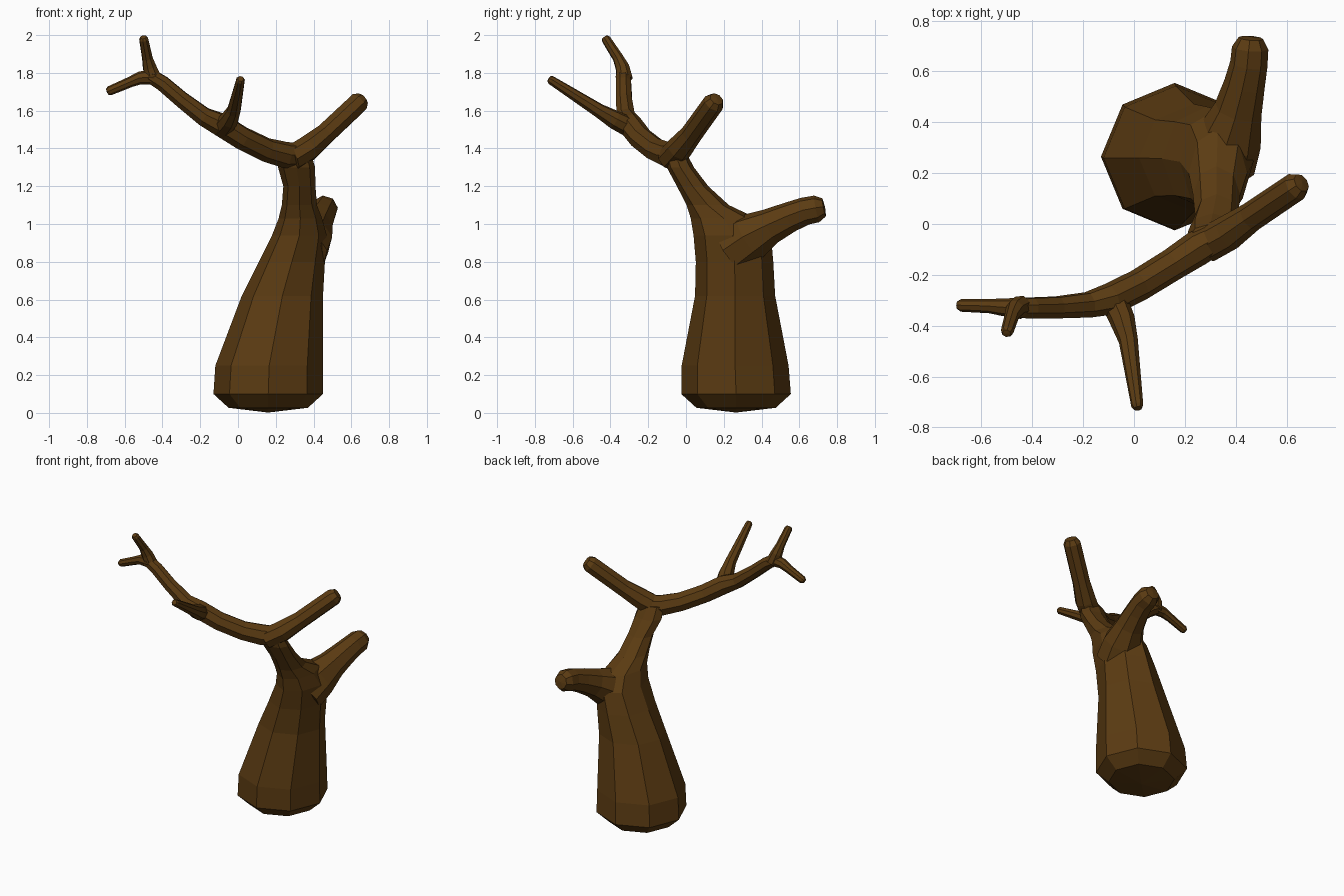
import bpy, bmesh, math
from mathutils import Vector

bark = bpy.data.materials.new("brown bark")
bark.diffuse_color = (0.105, 0.044, 0.006, 1)
SIDES = 8


def loft(name, rings):
    """Closed eight-sided tube through (centre, side axis, up axis) rings."""
    bm = bmesh.new()
    loops = []
    for c, u, v in rings:
        loops.append([bm.verts.new(c + u * math.cos(k * math.tau / SIDES)
                                   + v * math.sin(k * math.tau / SIDES)) for k in range(SIDES)])
    for a, b in zip(loops, loops[1:]):
        for k in range(SIDES):
            j = (k + 1) % SIDES
            bm.faces.new((a[k], a[j], b[j], b[k]))
    for loop, ring, nxt in ((loops[0], rings[0], rings[1]), (loops[-1], rings[-1], rings[-2])):
        out = (ring[0] - nxt[0]).normalized() * ring[1].length * 0.12
        tip = bm.verts.new(ring[0] + out)
        for k in range(SIDES):
            bm.faces.new((loop[k], loop[(k + 1) % SIDES], tip))
    bmesh.ops.recalc_face_normals(bm, faces=bm.faces)
    me = bpy.data.meshes.new(name)
    bm.to_mesh(me)
    bm.free()
    me.materials.append(bark)
    ob = bpy.data.objects.new(name, me)
    bpy.context.collection.objects.link(ob)
    return ob


def branch(name, pts):
    """Tube along (x, y, z, radius) points with a chamfered tip."""
    c = [Vector(p[:3]) for p in pts]
    r = [p[3] for p in pts]
    d = (c[-1] - c[-2]).normalized()
    c.append(c[-1] + d * r[-1] * 0.55)
    r.append(r[-1] * 0.68)
    rings = []
    u = None
    for i in range(len(c)):
        t = (c[min(i + 1, len(c) - 1)] - c[max(i - 1, 0)]).normalized()
        if u is None:
            u = t.cross(Vector((0, 0, 1)))
        u = (u - t * u.dot(t)).normalized()
        rings.append((c[i], u * r[i], t.cross(u) * r[i]))
    return loft(name, rings)


# trunk: level rings (x, y, z, half width, half depth)
trunk = loft("trunk", [(Vector((x, y, z)), Vector((a, 0, 0)), Vector((0, b, 0))) for x, y, z, a, b in (
    (0.16, 0.265, 0.027, 0.21, 0.21),
    (0.16, 0.265, 0.10, 0.29, 0.29),
    (0.165, 0.26, 0.25, 0.285, 0.283),
    (0.235, 0.26, 0.62, 0.215, 0.212),
    (0.285, 0.257, 0.80, 0.175, 0.205),
    (0.325, 0.245, 0.94, 0.145, 0.205),
    (0.33, 0.20, 1.03, 0.115, 0.175),
    (0.325, 0.115, 1.10, 0.093, 0.112),
    (0.325, 0.035, 1.20, 0.085, 0.083),
    (0.31, -0.03, 1.30, 0.098, 0.072),
    (0.30, -0.06, 1.38, 0.085, 0.06))])

# limbs and twigs
limbs = [
    branch("back_limb", [(0.34, 0.24, 0.86, 0.14), (0.375, 0.34, 0.93, 0.13), (0.41, 0.45, 0.99, 0.095),
                         (0.435, 0.55, 1.037, 0.081), (0.452, 0.63, 1.068, 0.074), (0.457, 0.692, 1.08, 0.072)]),
    branch("right_limb", [(0.28, -0.085, 1.345, 0.07), (0.37, -0.035, 1.40, 0.07),
                          (0.46, 0.028, 1.475, 0.058), (0.638, 0.148, 1.642, 0.057)]),
    branch("left_limb", [(0.34, -0.045, 1.365, 0.06), (0.25, -0.095, 1.365, 0.07), (0.15, -0.16, 1.392, 0.064),
                         (0.02, -0.24, 1.455, 0.063), (-0.09, -0.295, 1.525, 0.064),
                         (-0.18, -0.318, 1.568, 0.052), (-0.30, -0.328, 1.66, 0.045),
                         (-0.40, -0.33, 1.745, 0.043), (-0.465, -0.332, 1.785, 0.04)]),
    branch("front_twig", [(-0.085, -0.285, 1.505, 0.055), (-0.045, -0.38, 1.553, 0.05),
                          (-0.022, -0.46, 1.60, 0.038), (0.013, -0.715, 1.762, 0.024)]),
    branch("left_twig", [(-0.44, -0.332, 1.78, 0.042), (-0.52, -0.327, 1.773, 0.034),
                         (-0.57, -0.323, 1.752, 0.028), (-0.68, -0.32, 1.705, 0.025)]),
    branch("upper_twig", [(-0.445, -0.325, 1.765, 0.045), (-0.468, -0.337, 1.83, 0.038),
                          (-0.48, -0.36, 1.88, 0.029), (-0.499, -0.423, 1.978, 0.025)]),
]

# merge the limbs into the trunk
bpy.context.view_layer.objects.active = trunk
for limb in limbs:
    mod = trunk.modifiers.new("join", 'BOOLEAN')
    mod.operation = 'UNION'
    mod.solver = 'EXACT'
    mod.object = limb
    bpy.ops.object.modifier_apply(modifier=mod.name)
    bpy.data.objects.remove(limb)
trunk.name = "bare_tree"
